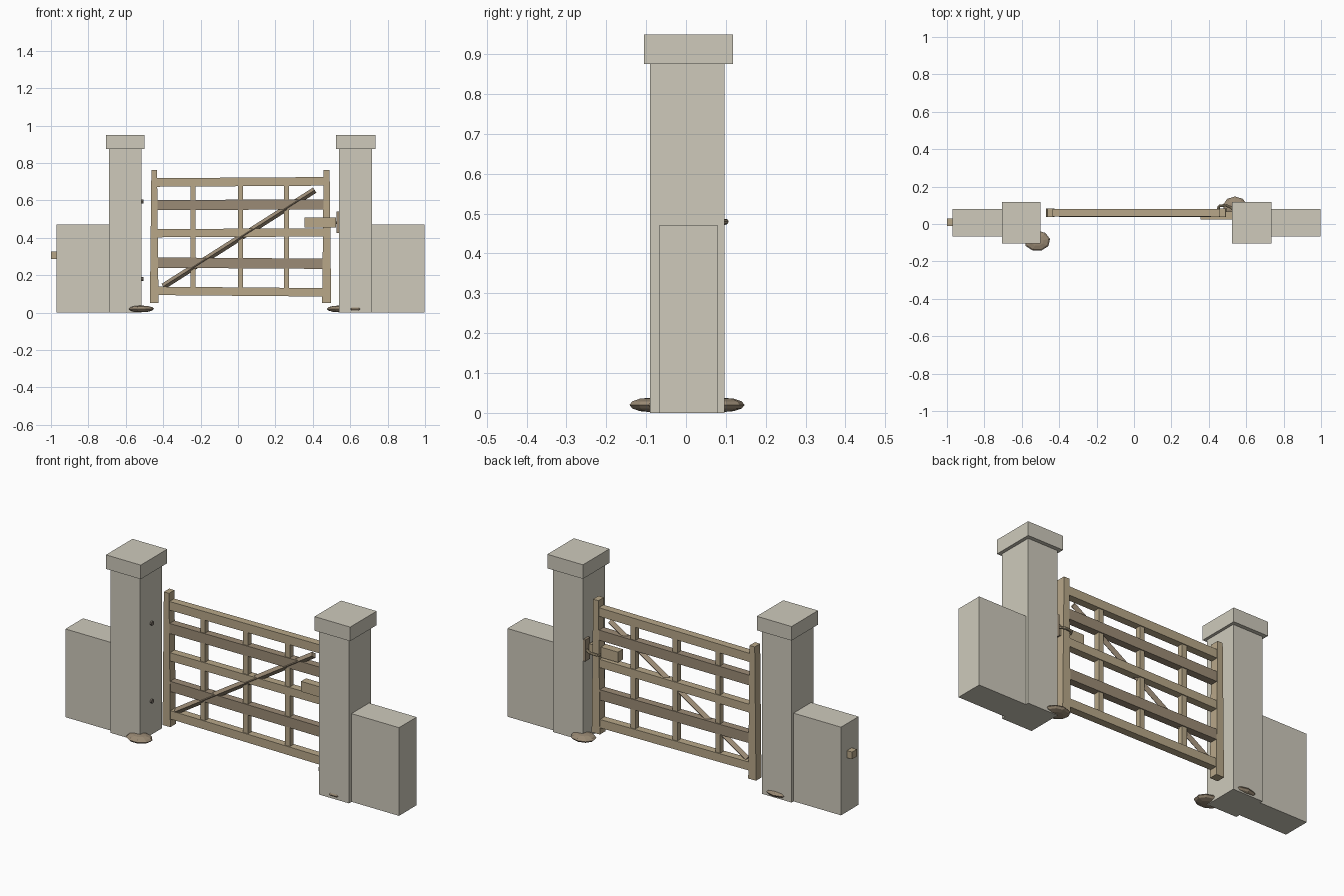
import bpy, bmesh, math
from mathutils import Vector

if "Cube" in bpy.data.objects:
    bpy.data.objects.remove(bpy.data.objects["Cube"])

def material(name, rgb):
    m = bpy.data.materials.new(name)
    m.diffuse_color = (*rgb, 1)
    m.use_nodes = True
    m.node_tree.nodes["Principled BSDF"].inputs["Base Color"].default_value = m.diffuse_color
    return m

STONE = material("stone", (0.62, 0.59, 0.50))
WOOD = material("wood", (0.48, 0.39, 0.25))
DARK = material("dark_wood", (0.33, 0.26, 0.18))
IRON = material("iron", (0.20, 0.17, 0.14))

def finish(name, bm, mat):
    me = bpy.data.meshes.new(name)
    bm.to_mesh(me)
    bm.free()
    ob = bpy.data.objects.new(name, me)
    bpy.context.collection.objects.link(ob)
    me.materials.append(mat)
    return ob

def box(name, x, y, z, mat, taper=1.0, tilt=0.0):
    """Box from ranges; taper scales the top in x, tilt lifts the right end."""
    bm = bmesh.new()
    bmesh.ops.create_cube(bm, size=1)
    for v in bm.verts:
        s = taper if v.co.z > 0 else 1.0
        u = v.co.x
        v.co = Vector(((x[0] + x[1]) / 2 + u * s * (x[1] - x[0]),
                       (y[0] + y[1]) / 2 + v.co.y * (y[1] - y[0]),
                       (z[0] + z[1]) / 2 + v.co.z * (z[1] - z[0]) + u * tilt))
    return finish(name, bm, mat)

def rock(name, centre, size):
    bm = bmesh.new()
    bmesh.ops.create_uvsphere(bm, u_segments=9, v_segments=6, radius=1)
    for v in bm.verts:
        v.co = Vector([c + p * s for c, p, s in zip(centre, v.co, size)])
    return finish(name, bm, DARK)

def rod(name, a, b, r, mat, sides=8):
    a, b = Vector(a), Vector(b)
    bm = bmesh.new()
    bmesh.ops.create_cone(bm, cap_ends=True, segments=sides, radius1=r, radius2=r, depth=(b - a).length)
    ob = finish(name, bm, mat)
    ob.location = (a + b) / 2
    ob.rotation_euler = (b - a).to_track_quat('Z', 'Y').to_euler()
    return ob

# Stone pillars, caps and wall stubs
for side, px, cx, wx in (("left", (-.69, -.515), (-.705, -.50), (-.97, -.66)),
                         ("right", (.54, .717), (.525, .735), (.69, .997))):
    box(side + "_pillar", px, (-.09, .097), (0, .88), STONE)
    box(side + "_cap", cx, (-.105, .118), (.875, .95), STONE)
    box(side + "_wall", wx, (-.068, .08), (0, .47), STONE)

# Peg in the end of the left wall
box("wall_peg", (-1, -.96), (-.01, .03), (.288, .326), WOOD)

# Gate stiles, slightly wider at the foot
for side, x in (("left", (-.471, -.425)), ("right", (.45, .498))):
    box(side + "_stile", x, (.037, .083), (.052, .763), WOOD, taper=.66)

# Five rails, alternating tones
for i, (z0, z1, tilt) in enumerate(((.09, .135, -.008), (.237, .292, -.006), (.405, .449, .004),
                                    (.55, .604, .004), (.676, .722, .006))):
    box(f"rail_{i}", (-.44, .465), (.04, .08), (z0, z1), DARK if i % 2 else WOOD, tilt=tilt)

# Uprights
for i, x in enumerate((-.24, .013, .26)):
    box(f"upright_{i}", (x - .014, x + .014), (.045, .075), (.1, .7), WOOD)

# Diagonal brace
rod("diagonal_brace", (-.40, .053, .14), (.41, .053, .655), .0165, DARK, 4)

# Latch block, strike plate and bent handle
box("latch_block", (.355, .525), (.024, .066), (.455, .51), WOOD)
box("strike_plate", (.527, .545), (.055, .095), (.425, .54), DARK)
path = ((.45, .08, .475), (.455, .097, .478), (.49, .1, .48), (.515, .09, .48), (.535, .075, .48))
for i in range(len(path) - 1):
    rod(f"latch_handle_{i}", path[i], path[i + 1], .007, WOOD)

# Hinge pins on the left pillar
for i, z in enumerate((.18, .595)):
    rod(f"hinge_pin_{i}", (-.53, .005, z), (-.506, .005, z), .011, IRON)

# Flat stones at the pillar feet
rock("rock_front_left", (-.518, -.09, .02), (.07, .055, .018))
rock("rock_back_right", (.54, .092, .02), (.066, .055, .018))
rock("rock_front_right", (.627, -.055, .019), (.058, .042, .018))
rock("rock_back_left", (-.595, .07, .02), (.07, .045, .018))
